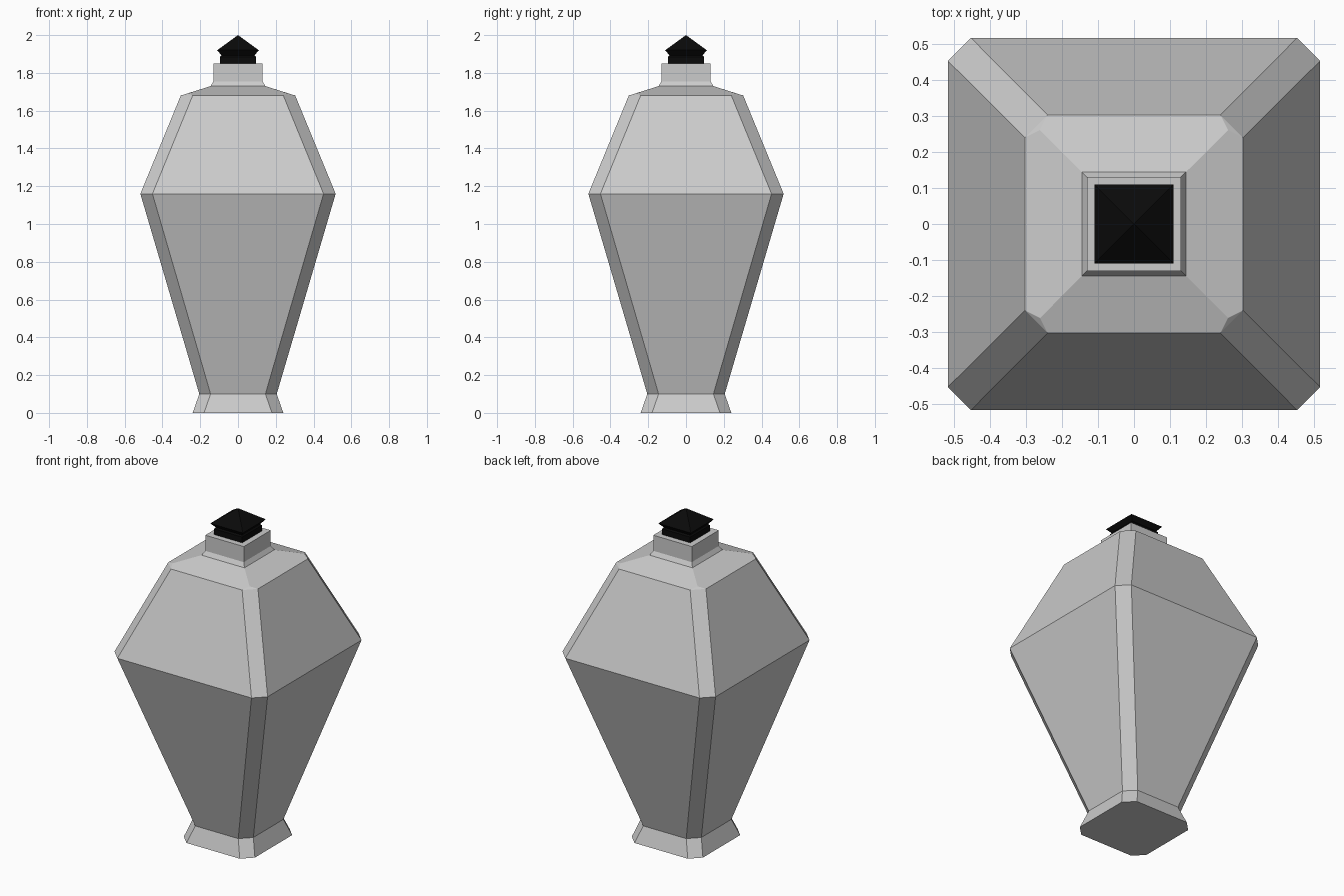
import bpy, bmesh

if "Cube" in bpy.data.objects:
    bpy.data.objects.remove(bpy.data.objects["Cube"])

SIGNS = [(-1, -1), (1, -1), (1, 1), (-1, 1)]  # corners, counter-clockwise


def square(bm, h, z):
    return [bm.verts.new((sx * h, sy * h, z)) for sx, sy in SIGNS]


def octagon(bm, h, f, z):
    # Square of half width h whose flat sides have half length f
    pts = [(-f, -h), (f, -h), (h, -f), (h, f), (f, h), (-f, h), (-h, f), (-h, -f)]
    return [bm.verts.new((x, y, z)) for x, y in pts]


def bridge(bm, rings):
    for a, b in zip(rings, rings[1:]):
        n = len(a)
        for i in range(n):
            j = (i + 1) % n
            bm.faces.new((a[i], a[j], b[j], b[i]))


def finish(bm, name):
    bmesh.ops.recalc_face_normals(bm, faces=bm.faces)
    mesh = bpy.data.meshes.new(name)
    bm.to_mesh(mesh)
    bm.free()
    obj = bpy.data.objects.new(name, mesh)
    bpy.context.collection.objects.link(obj)
    return obj


# Bottle: chamfered foot and body
bm = bmesh.new()
body = [octagon(bm, *p) for p in [(0.24, 0.18, 0), (0.205, 0.145, 0.1),
                                  (0.517, 0.453, 1.16), (0.303, 0.24, 1.68)]]
bridge(bm, body)
bm.faces.new(body[0])

# Square neck
neck = [square(bm, h, z) for h, z in [(0.145, 1.73), (0.13, 1.755), (0.13, 1.85)]]
bridge(bm, neck)
bm.faces.new(neck[-1])

# Shoulder: chamfers end in a point on each diagonal ridge
rim = body[-1]
tips = square(bm, 0.261, 1.693)
for i in range(4):
    j = (i + 1) % 4
    bm.faces.new((rim[2 * i], rim[2 * i + 1], tips[j], neck[0][j], neck[0][i], tips[i]))
    bm.faces.new((rim[2 * i + 1], rim[(2 * i + 2) % 8], tips[j]))
finish(bm, "bottle")

# Stopper with a pyramid top
bm = bmesh.new()
rings = [square(bm, h, z) for h, z in [(0.095, 1.85), (0.095, 1.885),
                                       (0.088, 1.893), (0.11, 1.92)]]
bridge(bm, rings)
bm.faces.new(rings[0])
apex = bm.verts.new((0, 0, 2))
for i in range(4):
    bm.faces.new((rings[-1][i], rings[-1][(i + 1) % 4], apex))
stopper = finish(bm, "stopper")
black = bpy.data.materials.new("black")
black.diffuse_color = (0.003, 0.003, 0.003, 1)
black.use_nodes = True
black.node_tree.nodes["Principled BSDF"].inputs["Base Color"].default_value = black.diffuse_color
stopper.data.materials.append(black)
